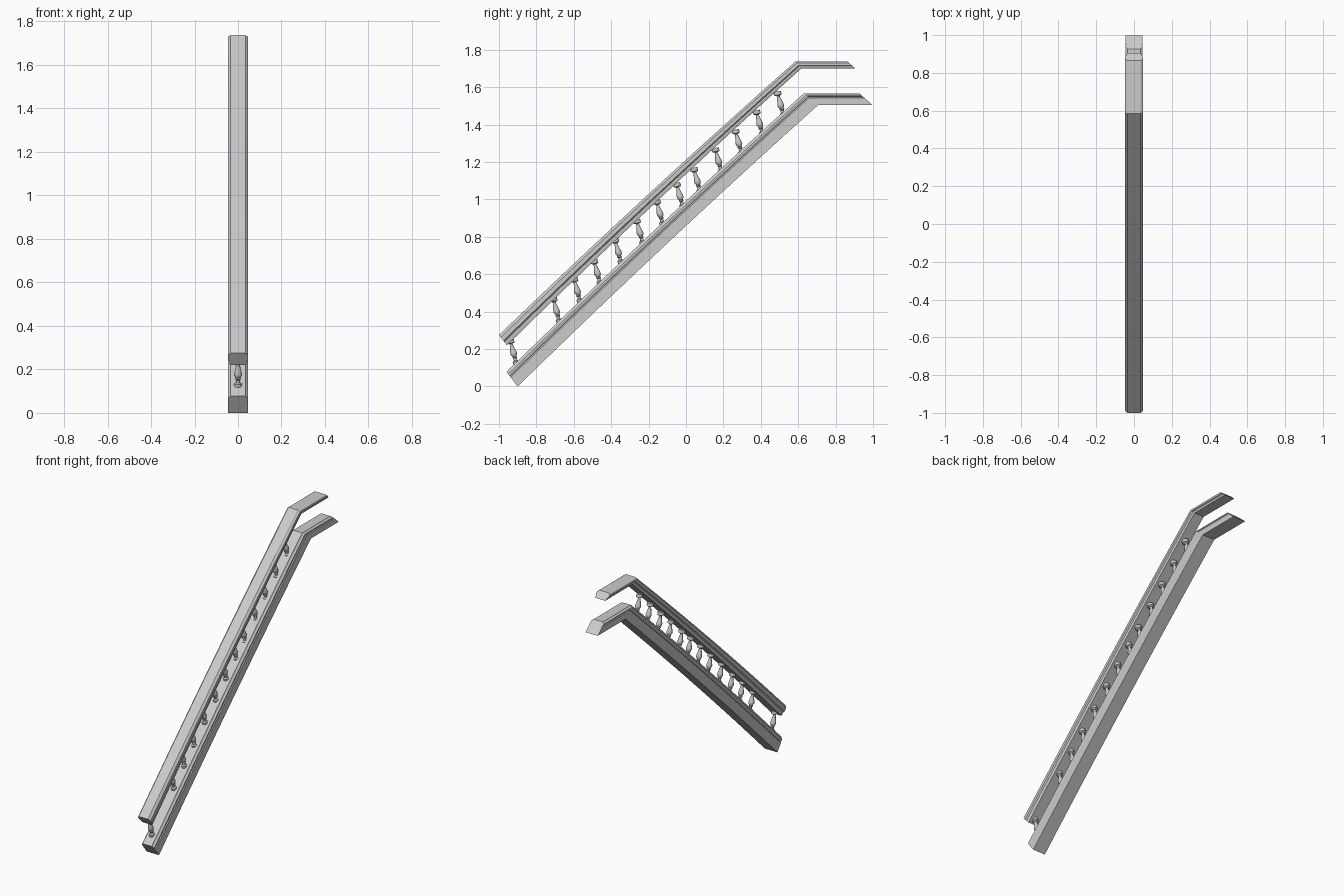
import bpy, bmesh, math
from mathutils import Vector

if "Cube" in bpy.data.objects:
    bpy.data.objects.remove(bpy.data.objects["Cube"])

BULGE = 0.016
STEPS = 10


def lerp(a, b, t):
    return a + (b - a) * t


def finish(bm, name, angle):
    bmesh.ops.recalc_face_normals(bm, faces=bm.faces)
    me = bpy.data.meshes.new(name)
    bm.to_mesh(me)
    bm.free()
    ob = bpy.data.objects.new(name, me)
    bpy.context.collection.objects.link(ob)
    bpy.context.view_layer.objects.active = ob
    ob.select_set(True)
    bpy.ops.object.shade_smooth_by_angle(angle=math.radians(angle))
    ob.select_set(False)
    return ob


def stations(low, high):
    """Bottom/top edge pairs: gently bowed slope, then the level landing."""
    out = []
    for i in range(STEPS + 1):
        u = i / STEPS
        bow = Vector((0, BULGE * 4 * u * (1 - u)))
        out.append((Vector(low[0]).lerp(Vector(low[1]), u) + bow,
                    Vector(high[0]).lerp(Vector(high[1]), u) + bow))
    out.append((Vector(low[2]), Vector(high[2])))
    return out


def rail(name, low, high, half):
    """Loft a mirrored (half width, height fraction) section along the edges."""
    section = half + [(-x, t) for x, t in reversed(half)]
    bm = bmesh.new()
    rings = []
    for a, b in stations(low, high):
        ring = []
        for x, t in section:
            p = a.lerp(b, t)
            ring.append(bm.verts.new((x, p.x, p.y)))
        rings.append(ring)
    n = len(section)
    for r, s in zip(rings, rings[1:]):
        for i in range(n):
            j = (i + 1) % n
            bm.faces.new((r[i], r[j], s[j], s[i]))
    bm.faces.new(rings[0])
    bm.faces.new(rings[-1])
    return finish(bm, name, 20)


# Lower rail (stringer)
rail("lower_rail",
     [(-0.90, 0.0), (0.706, 1.504), (0.998, 1.504)],
     [(-0.96, 0.078), (0.63, 1.567), (0.927, 1.567)],
     [(0.046, 0), (0.046, 0.62), (0.041, 0.68), (0.046, 0.76),
      (0.046, 0.84), (0.037, 0.93), (0.034, 1)])

# Handrail
rail("handrail",
     [(-0.957, 0.22), (0.617, 1.70), (0.905, 1.70)],
     [(-1.0, 0.275), (0.585, 1.737), (0.865, 1.737)],
     [(0.036, 0), (0.040, 0.2), (0.040, 0.34), (0.047, 0.45),
      (0.047, 0.78), (0.040, 0.92), (0.034, 1)])

# Turned balusters, leaning slightly with the slope
PROFILE = [(0.018, -0.08), (0.018, 0.05), (0.010, 0.10), (0.009, 0.20),
           (0.014, 0.25), (0.011, 0.30), (0.018, 0.40), (0.018, 0.48),
           (0.013, 0.66), (0.008, 0.86), (0.009, 0.90), (0.021, 0.95),
           (0.021, 1.12)]
TOPS = [(-0.938, 0.238), (-0.708, 0.462), (-0.597, 0.568), (-0.490, 0.664),
        (-0.378, 0.776), (-0.262, 0.880), (-0.155, 0.982), (-0.048, 1.075),
        (0.044, 1.156), (0.158, 1.262), (0.266, 1.360), (0.378, 1.463),
        (0.490, 1.564)]
SIDES = 10
for k, (ty, tz) in enumerate(TOPS):
    bm = bmesh.new()
    rings = []
    for r, t in PROFILE:
        cy, cz = ty + 0.030 * (1 - t), tz - 0.110 * (1 - t)
        rings.append([bm.verts.new((r * math.cos(a), cy + r * math.sin(a),
                                    cz + 0.2 * r * math.sin(a)))
                      for a in (2 * math.pi * i / SIDES for i in range(SIDES))])
    for r, s in zip(rings, rings[1:]):
        for i in range(SIDES):
            j = (i + 1) % SIDES
            bm.faces.new((r[i], r[j], s[j], s[i]))
    bm.faces.new(rings[0])
    bm.faces.new(rings[-1])
    finish(bm, f"baluster_{k + 1}", 40)
